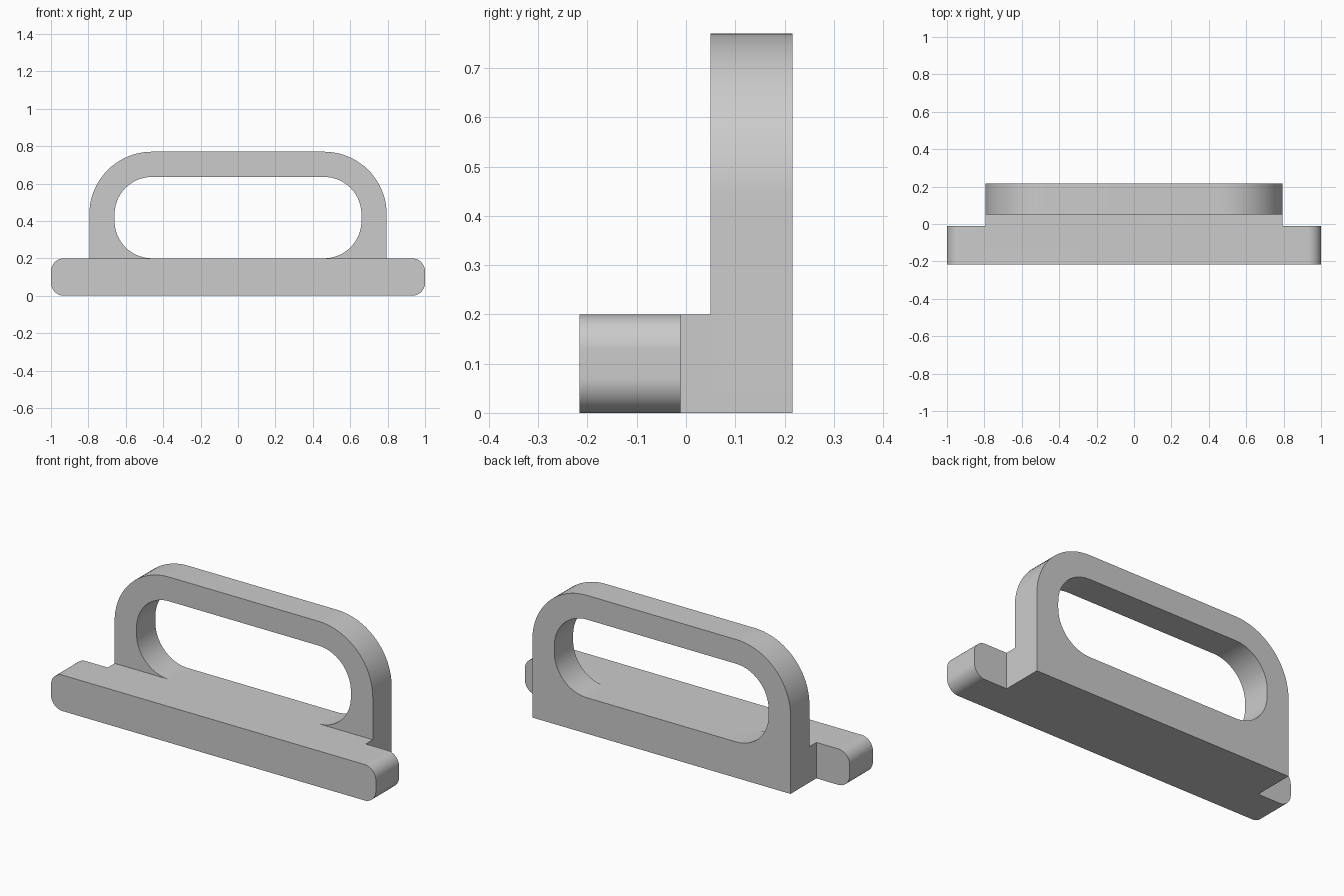
import bpy
import bmesh
import math

if "Cube" in bpy.data.objects:
    bpy.data.objects.remove(bpy.data.objects["Cube"], do_unlink=True)

grey = bpy.data.materials.new("light grey")
grey.use_nodes = True
COLOUR = (0.6, 0.6, 0.6, 1)
grey.diffuse_color = COLOUR
grey.node_tree.nodes["Principled BSDF"].inputs["Base Color"].default_value = COLOUR

SEGMENTS = 20


def rounded_outline(half_width, bottom, top, r_bottom, r_top):
    """Counter-clockwise (x, z) outline with separate bottom and top corner radii."""
    points = []
    corners = ((1, top, -1, r_top), (-1, top, -1, r_top),
               (-1, bottom, 1, r_bottom), (1, bottom, 1, r_bottom))
    for quarter, (side, z, inward, r) in enumerate(corners):
        cx, cz = side * (half_width - r), z + inward * r
        for i in range(SEGMENTS + 1):
            a = (quarter + i / SEGMENTS) * math.pi / 2
            points.append((cx + r * math.cos(a), cz + r * math.sin(a)))
    return points


def extrude_part(name, outline, y0, y1, hole=None):
    """Solid from an outline between two depths, optionally with a matching hole."""
    bm = bmesh.new()

    def ring(points, y):
        return [bm.verts.new((x, y, z)) for x, z in points]

    def bridge(a, b):
        for i in range(len(a)):
            j = (i + 1) % len(a)
            bm.faces.new((a[i], a[j], b[j], b[i]))

    front, back = ring(outline, y0), ring(outline, y1)
    bridge(front, back)
    if hole:
        hole_front, hole_back = ring(hole, y0), ring(hole, y1)
        bridge(hole_back, hole_front)
        bridge(hole_front, front)
        bridge(back, hole_back)
    else:
        bm.faces.new(front)
        bm.faces.new(back[::-1])
    bmesh.ops.remove_doubles(bm, verts=bm.verts, dist=0.0001)
    bmesh.ops.recalc_face_normals(bm, faces=bm.faces)
    mesh = bpy.data.meshes.new(name)
    bm.to_mesh(mesh)
    bm.free()
    mesh.materials.append(grey)
    obj = bpy.data.objects.new(name, mesh)
    bpy.context.collection.objects.link(obj)
    return obj


BASE_TOP, GRIP_HALF = 0.2, 0.795

# Arched grip with its long finger slot
handle = extrude_part(
    "handle", rounded_outline(GRIP_HALF, 0, 0.77, 0, 0.335), 0.05, 0.216,
    hole=rounded_outline(0.66, BASE_TOP, 0.635, 0.2, 0.2))
# Ledge joining the grip to the bar
ledge = extrude_part("ledge", rounded_outline(GRIP_HALF, 0, BASE_TOP, 0, 0), -0.1, 0.05)
# Long front bar with rounded ends
bar = extrude_part("front_bar", rounded_outline(1, 0, BASE_TOP, 0.07, 0.07), -0.216, -0.011)

# Fuse everything into one solid
bpy.context.view_layer.objects.active = handle
for part in (ledge, bar):
    fuse = handle.modifiers.new("fuse", "BOOLEAN")
    fuse.operation = "UNION"
    fuse.solver = "EXACT"
    fuse.object = part
    bpy.ops.object.modifier_apply(modifier=fuse.name)
    bpy.data.objects.remove(part, do_unlink=True)

# Smooth curves, crisp edges
bpy.ops.object.select_all(action="DESELECT")
handle.select_set(True)
bpy.ops.object.shade_smooth_by_angle(angle=math.radians(30))
